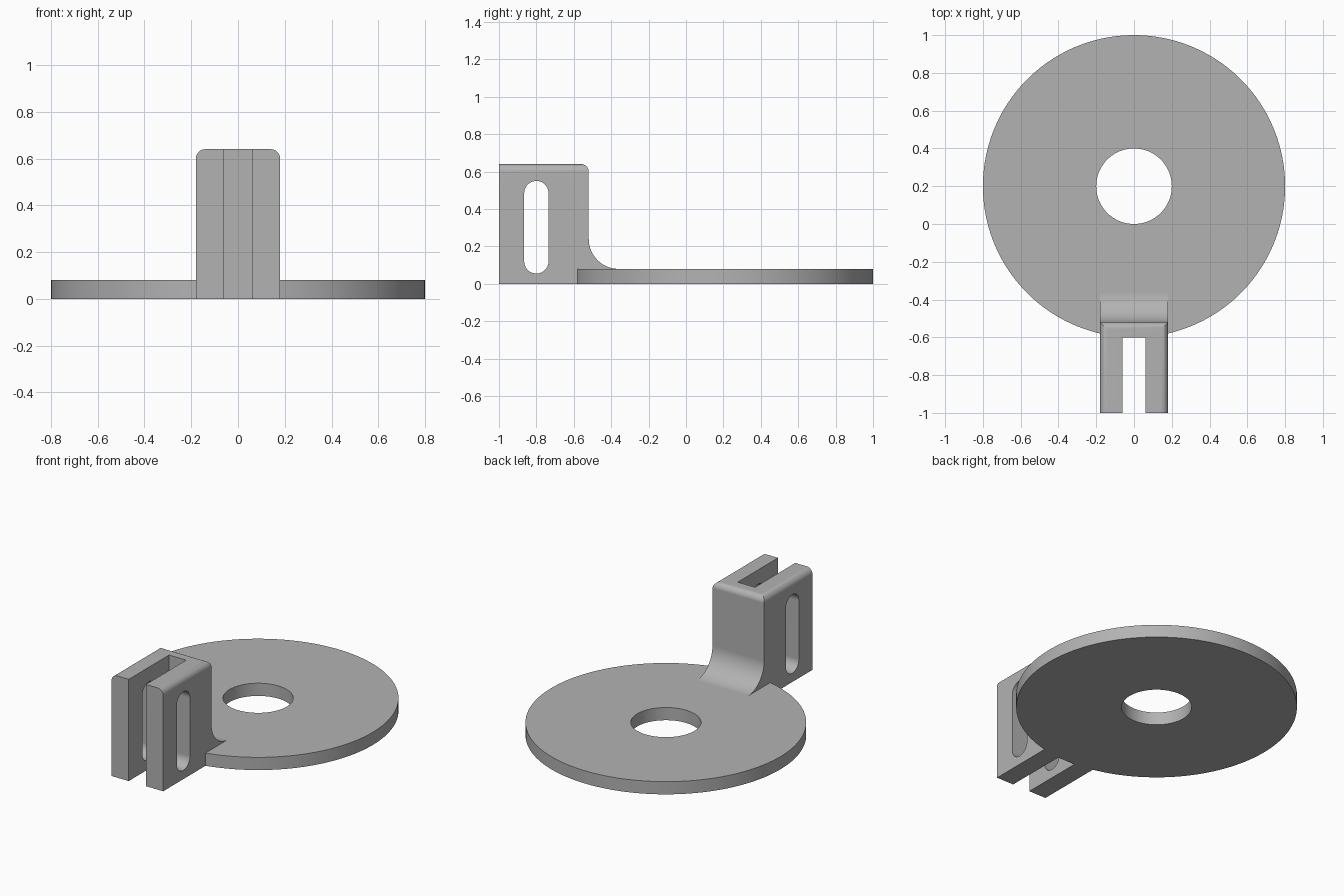
import bpy, bmesh, math
from mathutils import Vector

cube = bpy.data.objects.get("Cube")
if cube:
    bpy.data.objects.remove(cube, do_unlink=True)

# Single grey material
GREY = (0.45, 0.45, 0.45, 1)
grey = bpy.data.materials.new("plain_grey")
grey.use_nodes = True
grey.diffuse_color = GREY
grey.node_tree.nodes["Principled BSDF"].inputs["Base Color"].default_value = GREY


def arc(cx, cy, r, start, end, steps):
    """Points on an arc, angles in degrees."""
    angles = [math.radians(start + (end - start) * i / steps) for i in range(steps + 1)]
    return [(cx + r * math.cos(a), cy + r * math.sin(a)) for a in angles]


def prism(name, points, axis, low, high, edit=None):
    """Extrude a closed profile along z (points are x, y) or x (points are y, z)."""
    bm = bmesh.new()
    place = (lambda a, b: (a, b, low)) if axis == "z" else (lambda a, b: (low, a, b))
    face = bm.faces.new([bm.verts.new(place(a, b)) for a, b in points])
    out = bmesh.ops.extrude_face_region(bm, geom=[face])
    moved = [g for g in out["geom"] if isinstance(g, bmesh.types.BMVert)]
    step = Vector((0, 0, high - low)) if axis == "z" else Vector((high - low, 0, 0))
    bmesh.ops.translate(bm, verts=moved, vec=step)
    bmesh.ops.recalc_face_normals(bm, faces=bm.faces)
    if edit:
        edit(bm)
    mesh = bpy.data.meshes.new(name)
    bm.to_mesh(mesh)
    bm.free()
    mesh.materials.append(grey)
    obj = bpy.data.objects.new(name, mesh)
    bpy.context.collection.objects.link(obj)
    return obj


def combine(target, tool, operation):
    """Apply a boolean and discard the tool object."""
    tool.hide_render = True
    mod = target.modifiers.new(operation, "BOOLEAN")
    mod.operation, mod.solver, mod.object = operation, "EXACT", tool
    bpy.context.view_layer.objects.active = target
    bpy.ops.object.modifier_apply(modifier=mod.name)
    bpy.data.objects.remove(tool, do_unlink=True)


def circle(r, steps):
    return arc(0, 0.2, r, 0, 360, steps)[:-1]


TOP, FRONT, BACK, HALF = 0.64, -1.0, -0.52, 0.18


def round_top(bm):
    """Round the two side edges and the back edge of the bracket top."""
    edges = [e for e in bm.edges
             if all(abs(v.co.z - TOP) < 1e-4 for v in e.verts)
             and any(v.co.y > FRONT + 0.01 for v in e.verts)]
    bmesh.ops.bevel(bm, geom=edges, offset=0.04, segments=8, profile=0.5,
                    affect="EDGES", clamp_overlap=True)


# Round base plate
base = prism("base_plate", circle(0.8, 160), "z", 0, 0.08)

# Upright bracket with a curved foot blending into the plate
foot = arc(BACK + 0.16, 0.24, 0.16, 270, 180, 16)
profile = [(FRONT, 0), (BACK, 0), (BACK, 0.04), (BACK + 0.16, 0.04)] + foot
profile += [(BACK, TOP), (FRONT, TOP)]
bracket = prism("bracket", profile, "x", -HALF, HALF, round_top)

# Open channel between the two arms
channel = [(-0.06, FRONT - 0.1), (0.06, FRONT - 0.1), (0.06, -0.6), (-0.06, -0.6)]
combine(bracket, prism("channel_cutter", channel, "z", -0.1, 0.8), "DIFFERENCE")

# Long bolt slot through both arms
slot = arc(-0.8, 0.485, 0.065, 0, 180, 20) + arc(-0.8, 0.12, 0.065, 180, 360, 20)
combine(bracket, prism("slot_cutter", slot, "x", -0.4, 0.4), "DIFFERENCE")

# Join into one solid and bore the centre hole
combine(base, bracket, "UNION")
combine(base, prism("hole_cutter", circle(0.2, 96), "z", -0.1, 0.2), "DIFFERENCE")
base.name = "plate_with_bracket"

# Smooth curves, crisp edges
bpy.ops.object.select_all(action="DESELECT")
base.select_set(True)
bpy.context.view_layer.objects.active = base
bpy.ops.object.shade_smooth_by_angle(angle=math.radians(30))
normals = base.modifiers.new("even_shading", "WEIGHTED_NORMAL")
normals.keep_sharp = True
